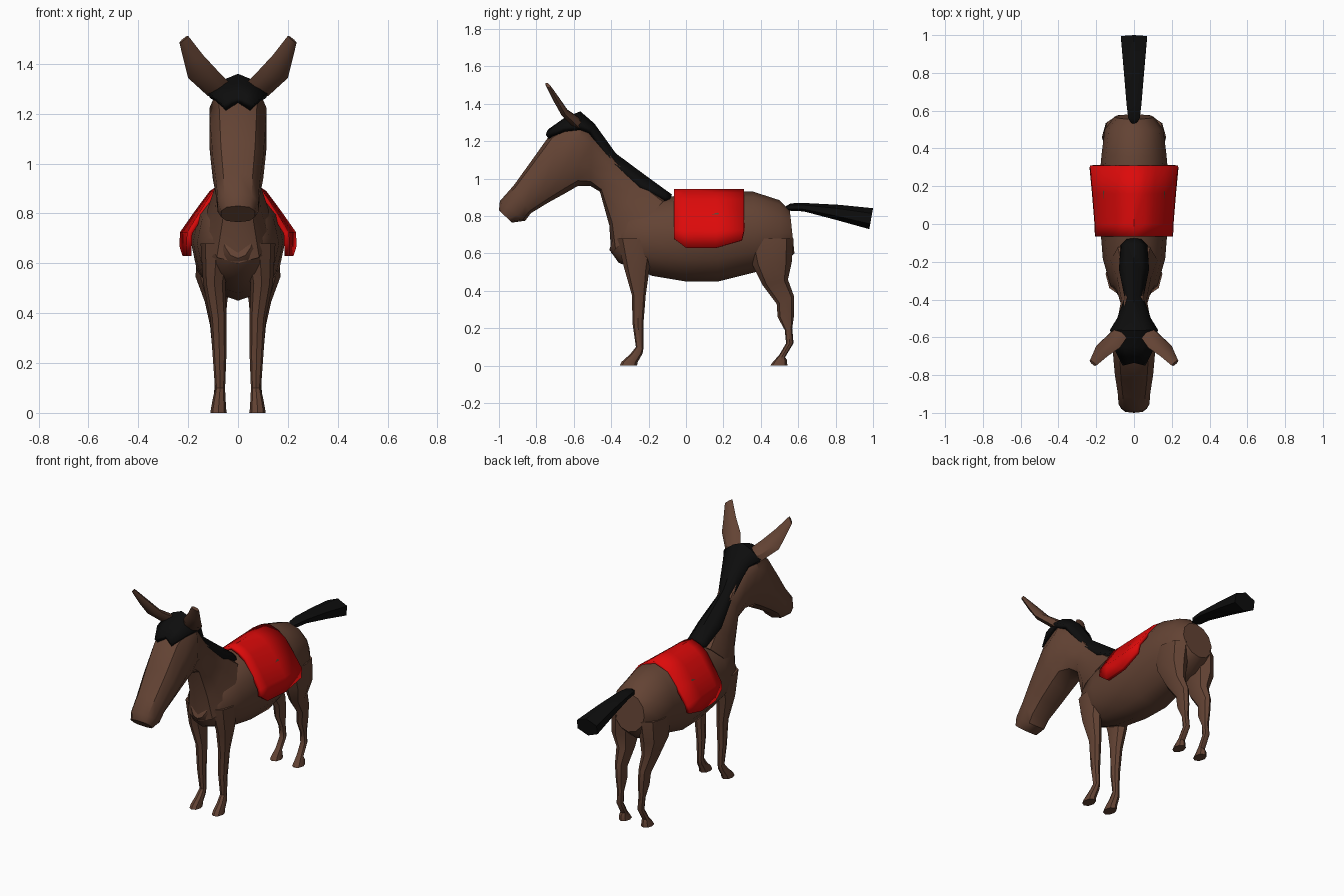
import bpy, bmesh, math
from mathutils import Vector as V

if "Cube" in bpy.data.objects:
    bpy.data.objects.remove(bpy.data.objects["Cube"])


def material(name, rgb):
    m = bpy.data.materials.new(name)
    m.diffuse_color = (*rgb, 1)
    m.use_nodes = True
    m.node_tree.nodes["Principled BSDF"].inputs["Base Color"].default_value = m.diffuse_color
    return m


BROWN = material("brown coat", (0.125, 0.056, 0.034))
BLACK = material("black hair", (0.004, 0.004, 0.004))
RED = material("red cloth", (0.72, 0.003, 0.003))


def finish(bm, name, mat, angle=40):
    bmesh.ops.recalc_face_normals(bm, faces=bm.faces)
    me = bpy.data.meshes.new(name)
    bm.to_mesh(me)
    bm.free()
    ob = bpy.data.objects.new(name, me)
    bpy.context.collection.objects.link(ob)
    me.materials.append(mat)
    bpy.ops.object.select_all(action='DESELECT')
    ob.select_set(True)
    bpy.context.view_layer.objects.active = ob
    bpy.ops.object.shade_smooth_by_angle(angle=math.radians(angle))
    return ob


def loft(name, mat, rings, n=10, power=1.0):
    """Closed skin over rings given as (centre, half vector u, half vector v)."""
    bm = bmesh.new()
    loops = []
    for c, u, v in rings:
        loop = []
        for i in range(n):
            a = 2 * math.pi * i / n
            k, s = [math.copysign(abs(t) ** power, t) if abs(t) > 1e-6 else 0
                    for t in (math.cos(a), math.sin(a))]
            loop.append(bm.verts.new(c + u * k + v * s))
        loops.append(loop)
    for a, b in zip(loops, loops[1:]):
        for i in range(n):
            j = (i + 1) % n
            bm.faces.new((a[i], a[j], b[j], b[i]))
    bm.faces.new(loops[0])
    bm.faces.new(loops[-1])
    return finish(bm, name, mat)


def span(y1, z1, y2, z2, hw, x=0):
    """Ring between two side-view outline points, with a half width in x."""
    a, b = V((x, y1, z1)), V((x, y2, z2))
    return (a + b) / 2, (a - b) / 2, V((hw, 0, 0))


def sheet(name, mat, rows, thickness):
    """Thin cloth or hair plate through rows of points."""
    bm = bmesh.new()
    g = [[bm.verts.new(p) for p in r] for r in rows]
    for a, b in zip(g, g[1:]):
        for i in range(len(a) - 1):
            bm.faces.new((a[i], a[i + 1], b[i + 1], b[i]))
    bmesh.ops.recalc_face_normals(bm, faces=bm.faces)
    if sum(f.normal.z for f in bm.faces) < 0:
        bmesh.ops.reverse_faces(bm, faces=bm.faces)
    ob = finish(bm, name, mat)
    if sum(p.normal.z for p in ob.data.polygons) < 0:
        ob.data.flip_normals()
    m = ob.modifiers.new("thickness", 'SOLIDIFY')
    m.thickness, m.offset = thickness, -1
    return ob


# Trunk
loft("body", BROWN, [span(*r) for r in (
    (-.35, .80, -.41, .62, .06), (-.29, .85, -.36, .55, .125),
    (-.19, .88, -.18, .48, .165), (0, .92, 0, .45, .18),
    (.17, .93, .17, .45, .19), (.36, .93, .37, .50, .172),
    (.50, .885, .50, .53, .155), (.555, .83, .58, .60, .105))], 12)

# Neck and head in one skin
loft("neck_and_head", BROWN, [span(*r) for r in (
    (-.10, .90, -.40, .60, .13), (-.22, .98, -.41, .75, .095),
    (-.37, 1.10, -.46, .93, .07), (-.50, 1.28, -.51, .96, .09),
    (-.56, 1.335, -.58, .96, .12), (-.72, 1.245, -.64, .925, .115),
    (-.83, 1.09, -.74, .87, .105), (-.92, .965, -.83, .815, .09),
    (-.995, .88, -.86, .775, .085), (-1.0, .83, -.93, .765, .07))], 10, .8)

# Legs: front y, z, back y, z, half width, centre x
front = ((-.37, .68, -.16, .68, .065, .085), (-.33, .52, -.195, .52, .045, .095),
         (-.29, .38, -.215, .38, .033, .079), (-.285, .22, -.228, .22, .027, .074),
         (-.268, .10, -.228, .09, .02, .072), (-.30, .06, -.232, .065, .025, .075),
         (-.345, .02, -.258, .02, .03, .078), (-.355, 0, -.262, 0, .033, .078))
hind = ((.32, .68, .575, .68, .075, .09), (.355, .54, .565, .55, .07, .1),
        (.41, .43, .545, .46, .045, .088), (.485, .33, .578, .37, .03, .082),
        (.49, .26, .578, .27, .026, .078), (.528, .19, .568, .20, .021, .075),
        (.535, .12, .575, .12, .021, .073), (.50, .06, .53, .045, .022, .075),
        (.465, .02, .54, .03, .028, .078), (.45, 0, .542, 0, .033, .078))
for side, s in (("left", 1), ("right", -1)):
    for label, rows in (("front_leg", front), ("hind_leg", hind)):
        loft(f"{side}_{label}", BROWN,
             [span(*r[:5], r[5] * s) for r in rows], 8)
    # Ear: inner edge, outer edge, half thickness
    rings = []
    for a, b, t in (((.03, -.59, 1.32), (.12, -.57, 1.27), .03),
                    ((.075, -.655, 1.365), (.20, -.645, 1.343), .024),
                    ((.14, -.70, 1.435), (.217, -.685, 1.41), .02),
                    ((.2, -.75, 1.512), (.235, -.725, 1.485), .01)):
        a, b = V((a[0] * s, *a[1:])), V((b[0] * s, *b[1:]))
        rings.append(((a + b) / 2, (a - b) / 2, V((0, .85, .5)) * t))
    loft(f"{side}_ear", BROWN, rings, 6)

# Mane and forelock: y, z of ridge, half width, y and z of edges
mane = ((-.075, .915, .04, -.08, .90), (-.11, .94, .07, -.11, .90),
        (-.22, 1.02, .08, -.24, .965), (-.375, 1.135, .05, -.39, 1.085),
        (-.49, 1.295, .09, -.50, 1.26), (-.565, 1.36, .127, -.56, 1.285),
        (-.65, 1.325, .105, -.66, 1.275), (-.735, 1.265, .06, -.75, 1.235))
sheet("mane", BLACK, [[V((-w, ye, ze)), V((-w / 2, (y + ye) / 2, .65 * z + .35 * ze)),
                       V((0, y, z)), V((w / 2, (y + ye) / 2, .65 * z + .35 * ze)),
                       V((w, ye, ze))] for y, z, w, ye, ze in mane], .03)

# Tail
loft("tail", BLACK, [span(*r) for r in (
    (.53, .85, .52, .835, .008), (.56, .868, .56, .828, .035),
    (.63, .87, .63, .825, .045), (.82, .86, .80, .78, .062),
    (1.0, .842, .98, .73, .08))], 6)

# Blanket: half cross-section (x, z) swept along y, flaring toward the rear
half = ((0, .945), (.055, .925), (.105, .89), (.16, .81), (.215, .725), (.218, .63))
cloth = []
for y, flare, low in ((-.065, .95, .05), (0, .96, 0), (.16, 1.02, 0), (.31, 1.08, .04)):
    row = []
    for i, (x, z) in enumerate(half):
        bulge = -.012 if y == .31 and i == 5 else 0
        row.append(V((x * flare, y + bulge, z + (low if i == 5 else 0))))
    cloth.append([V((-p.x, p.y, p.z)) for p in row[:0:-1]] + row)
sheet("blanket", RED, cloth, .022)
